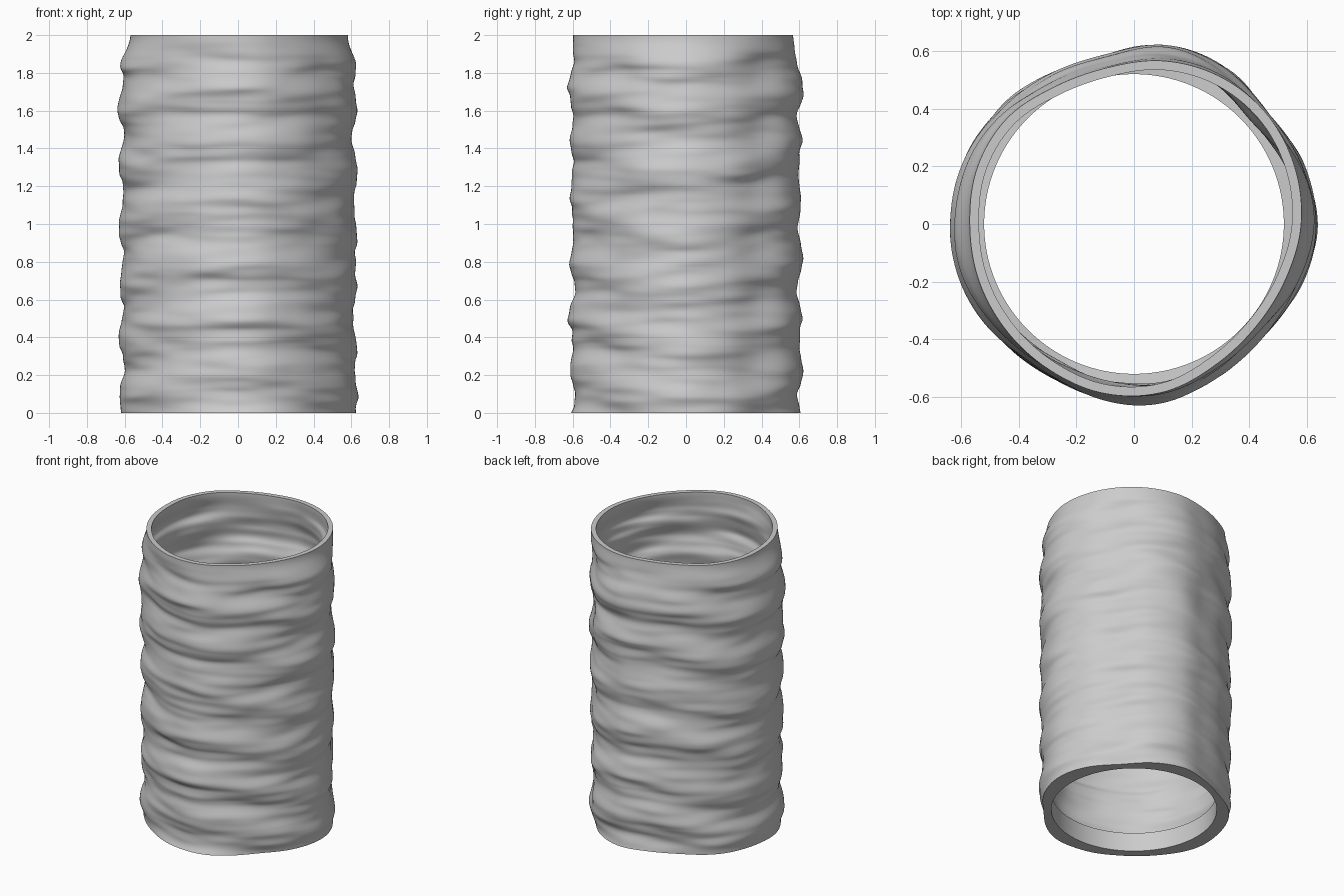
import bpy, bmesh, math
from mathutils import Vector, noise

cube = bpy.data.objects.get("Cube")
if cube:
    bpy.data.objects.remove(cube, do_unlink=True)

HEIGHT = 2.0
WALL = 0.032
RING_RADIUS, RING_HEIGHT = 0.52, 0.13
SEGMENTS, ROWS = 160, 220

# Radii around the body and around the top rim, one value every 20 degrees
BODY = [.622, .608, .587, .613, .613, .578, .58, .6, .615,
        .62, .614, .6, .588, .597, .606, .589, .583, .602]
RIM = [.58, .592, .598, .592, .575, .55, .55, .573, .578,
       .57, .573, .577, .585, .597, .592, .565, .553, .56]


def lobe(radii, angle):
    """Smooth periodic blend of a list of radii."""
    t = angle / math.tau * len(radii)
    i = int(t)
    f = t - i
    a, b, c, d = (radii[(i + k) % len(radii)] for k in (-1, 0, 1, 2))
    return b + f * (c - a + f * (2*a - 5*b + 4*c - d + f * (3*(b - c) + d - a))) / 2


def ripple(angle, z):
    """Stacked, slightly tilted folds with finer creases."""
    x, y = math.cos(angle), math.sin(angle)
    tilt = 0.025 * noise.noise(Vector((x * 1.5, y * 1.5, z * 0.8)))
    phase = 0.145 - 0.075 * math.cos(2 * angle) + tilt
    broad = 0.011 * math.cos(math.tau * (z - phase) / 0.305)
    folds = 0.016 * noise.noise(Vector((x * 1.5, y * 1.5, z * 7 + 3)))
    crease = 0.009 * noise.noise(Vector((x * 2 + 5, y * 2, z * 17)))
    return broad + folds + crease


def wall_point(angle, z, inset):
    bump = ripple(angle, z)
    # The body eases into the rim outline near the top
    neck = max(0.0, (z - 1.82) / (HEIGHT - 1.82))
    neck = neck * neck * (3 - 2 * neck)
    body = lobe(BODY, angle) + bump
    radius = body + neck * (lobe(RIM, angle) - body) - inset
    # Folds sag a little towards their outer edge, except at the two ends
    sag = 0.5 * bump * min(1.0, z / 0.1, (HEIGHT - z) / 0.1)
    return radius * math.cos(angle), radius * math.sin(angle), z - sag


# Closed cross-section: outer wall up, inner wall down, then the base ring
bm = bmesh.new()
angles = [math.tau * i / SEGMENTS for i in range(SEGMENTS)]
loops = []


def add_loop(points):
    loops.append([bm.verts.new(p) for p in points])


for r in range(ROWS + 1):
    add_loop(wall_point(a, HEIGHT * r / ROWS, 0) for a in angles)
for r in range(ROWS + 1):
    z = HEIGHT + (RING_HEIGHT - HEIGHT) * r / ROWS
    add_loop(wall_point(a, z, WALL) for a in angles)
for z in (RING_HEIGHT, 0):
    add_loop((RING_RADIUS * math.cos(a), RING_RADIUS * math.sin(a), z) for a in angles)

for k, low in enumerate(loops):
    high = loops[(k + 1) % len(loops)]
    for i in range(SEGMENTS):
        j = (i + 1) % SEGMENTS
        bm.faces.new((low[i], low[j], high[j], high[i]))
bmesh.ops.recalc_face_normals(bm, faces=bm.faces)

mesh = bpy.data.meshes.new("rippled_tube")
bm.to_mesh(mesh)
bm.free()
tube = bpy.data.objects.new("rippled_tube", mesh)
bpy.context.collection.objects.link(tube)

# Plain grey finish
grey = bpy.data.materials.new("plain_grey")
grey.use_nodes = True
colour = (0.6, 0.6, 0.6, 1)
grey.diffuse_color = colour
grey.node_tree.nodes["Principled BSDF"].inputs["Base Color"].default_value = colour
mesh.materials.append(grey)

bpy.ops.object.select_all(action='DESELECT')
tube.select_set(True)
bpy.context.view_layer.objects.active = tube
bpy.ops.object.shade_smooth_by_angle(angle=math.radians(50))
